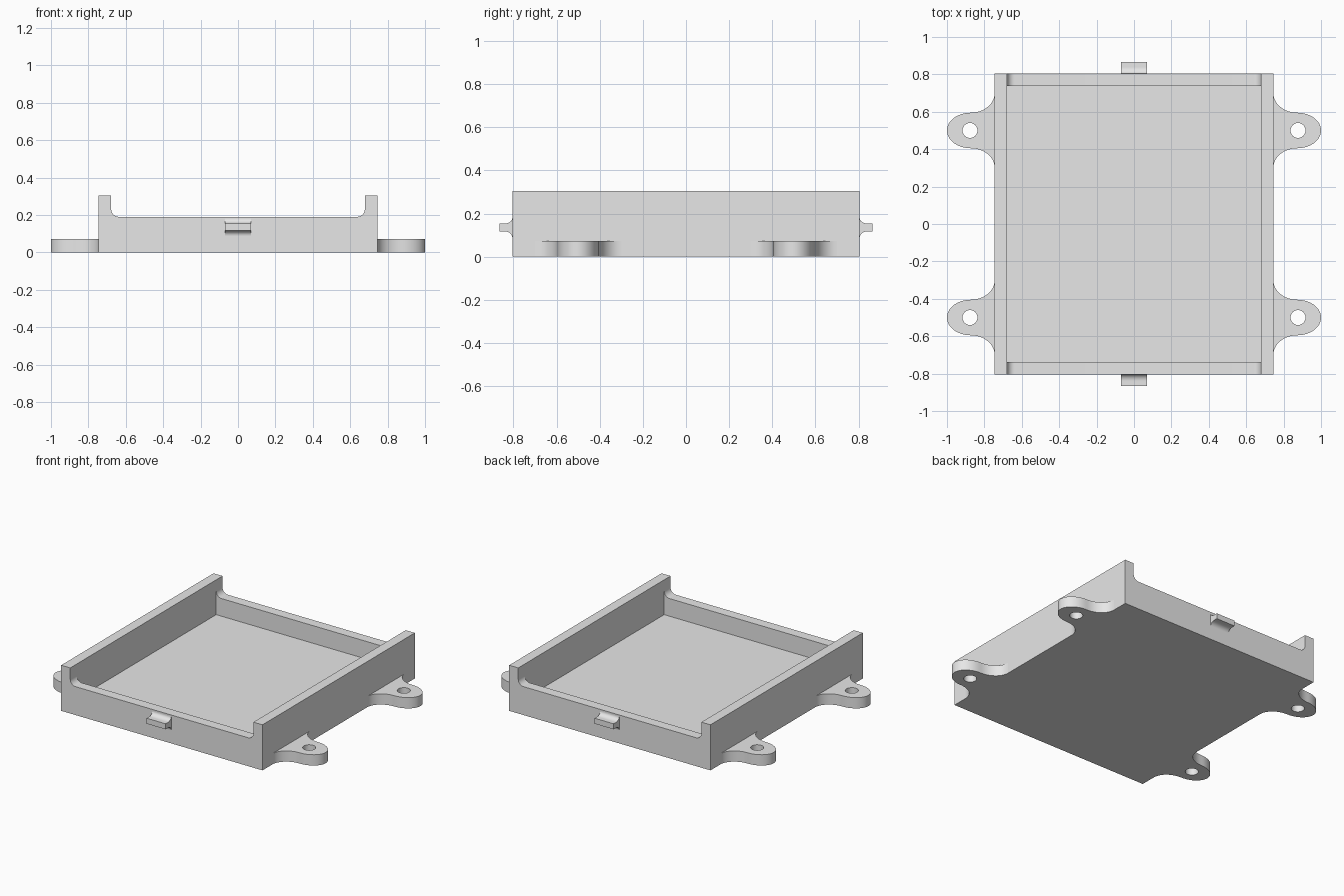
import bpy
import bmesh
from math import sin, cos, pi
from mathutils import Matrix

default = bpy.data.objects.get("Cube")
if default:
    bpy.data.objects.remove(default, do_unlink=True)

HX, HY = 0.745, 0.805          # half size of the tray
WALL, FLOOR = 0.067, 0.072
SIDE_H, END_H, FILLET = 0.305, 0.19, 0.04

grey = bpy.data.materials.new("plain grey")
grey.use_nodes = True
grey.diffuse_color = (0.8, 0.8, 0.8, 1)
grey.node_tree.nodes["Principled BSDF"].inputs["Base Color"].default_value = (0.8, 0.8, 0.8, 1)


def arc(cx, cy, rx, ry, start, end, steps=12):
    """Points on an elliptical arc, angles in units of pi."""
    angles = [pi * (start + (end - start) * i / steps) for i in range(steps + 1)]
    return [(cx + rx * cos(a), cy + ry * sin(a)) for a in angles]


def mirrored(points):
    """Close a half outline by reflecting it across the vertical axis."""
    return points + [(-x, y) for x, y in reversed(points)]


def extrude(name, loops, depth, matrix):
    """Solid from closed 2D outlines; inner outlines become holes."""
    curve = bpy.data.curves.new(name, "CURVE")
    curve.dimensions = "2D"
    curve.fill_mode = "BOTH"
    curve.extrude = depth / 2
    for loop in loops:
        spline = curve.splines.new("POLY")
        spline.points.add(len(loop) - 1)
        for point, (x, y) in zip(spline.points, loop):
            point.co = (x, y, 0, 1)
        spline.use_cyclic_u = True
    source = bpy.data.objects.new(name + " outline", curve)
    bpy.context.collection.objects.link(source)
    graph = bpy.context.evaluated_depsgraph_get()
    mesh = bpy.data.meshes.new_from_object(source.evaluated_get(graph))
    bpy.data.objects.remove(source, do_unlink=True)

    bm = bmesh.new()
    bm.from_mesh(mesh)
    bmesh.ops.remove_doubles(bm, verts=bm.verts, dist=0.0001)
    bmesh.ops.transform(bm, matrix=matrix, verts=bm.verts)
    bmesh.ops.recalc_face_normals(bm, faces=bm.faces)
    bm.to_mesh(mesh)
    bm.free()
    mesh.materials.clear()
    mesh.materials.append(grey)
    obj = bpy.data.objects.new(name, mesh)
    bpy.context.collection.objects.link(obj)
    return obj


def smooth(obj):
    bpy.ops.object.select_all(action="DESELECT")
    obj.select_set(True)
    bpy.context.view_layer.objects.active = obj
    bpy.ops.object.shade_smooth_by_angle(angle=pi / 6)


# Tray body: channel profile with rounded inner corners, pocket cut out
inner = HX - WALL
profile = mirrored([(HX, 0), (HX, SIDE_H), (inner, SIDE_H)]
                   + arc(inner - FILLET, END_H + FILLET, FILLET, FILLET, 0, -0.5))
tray = extrude("tray", [profile], 2 * HY, Matrix.Rotation(pi / 2, 4, "X"))

bpy.ops.mesh.primitive_cube_add(size=2, location=(0, 0, FLOOR + 0.5))
cutter = bpy.context.object
cutter.name = "pocket_cutter"
cutter.scale = (inner, HY - WALL, 0.5)
cutter.hide_render = True
cutter.data.materials.append(grey)
pocket = tray.modifiers.new("pocket", "BOOLEAN")
pocket.operation = "DIFFERENCE"
pocket.solver = "EXACT"
pocket.object = cutter
bpy.context.view_layer.objects.active = tray
bpy.ops.object.modifier_apply(modifier="pocket")
bpy.data.objects.remove(cutter, do_unlink=True)
smooth(tray)

# Mounting ears: rounded tab with flared root and a screw hole
tab_x, tab_w, flare = 0.873, 0.095, 0.105
half = (arc(tab_x, tab_w + flare, tab_x - HX, flare, 1, 1.5)
        + arc(tab_x, 0, 1 - tab_x, tab_w, 0.5, 0)[1:])
outline = half + [(x, -y) for x, y in reversed(half[:-1])]
hole = arc(0.877, 0, 0.04, 0.04, 0, 2, 32)[:-1]
for side, turn in (("left", 0), ("right", pi)):
    for end, y in (("front", -0.5), ("back", 0.5)):
        place = Matrix.Translation((0, y, FLOOR / 2)) @ Matrix.Rotation(turn, 4, "Z")
        smooth(extrude(f"{end}_{side}_mounting_ear", [outline, hole], FLOOR, place))

# Snap clips: small tongue with concave flanks on each end wall
tip, root = 0.865, 0.84
clip = ([(HY, 0.18)] + arc(root, 0.18, root - HY, 0.026, 1, 1.5)[1:]
        + [(tip, 0.154), (tip, 0.117)]
        + arc(root, 0.088, root - HY, 0.029, 0.5, 1))
for end, turn in (("back", 0), ("front", pi)):
    # outline axes (outward, up) mapped to (y, z), thickness along x
    upright = Matrix(((0, 0, 1, 0), (1, 0, 0, 0), (0, 1, 0, 0), (0, 0, 0, 1)))
    smooth(extrude(f"{end}_clip", [clip], 0.14, Matrix.Rotation(turn, 4, "Z") @ upright))
